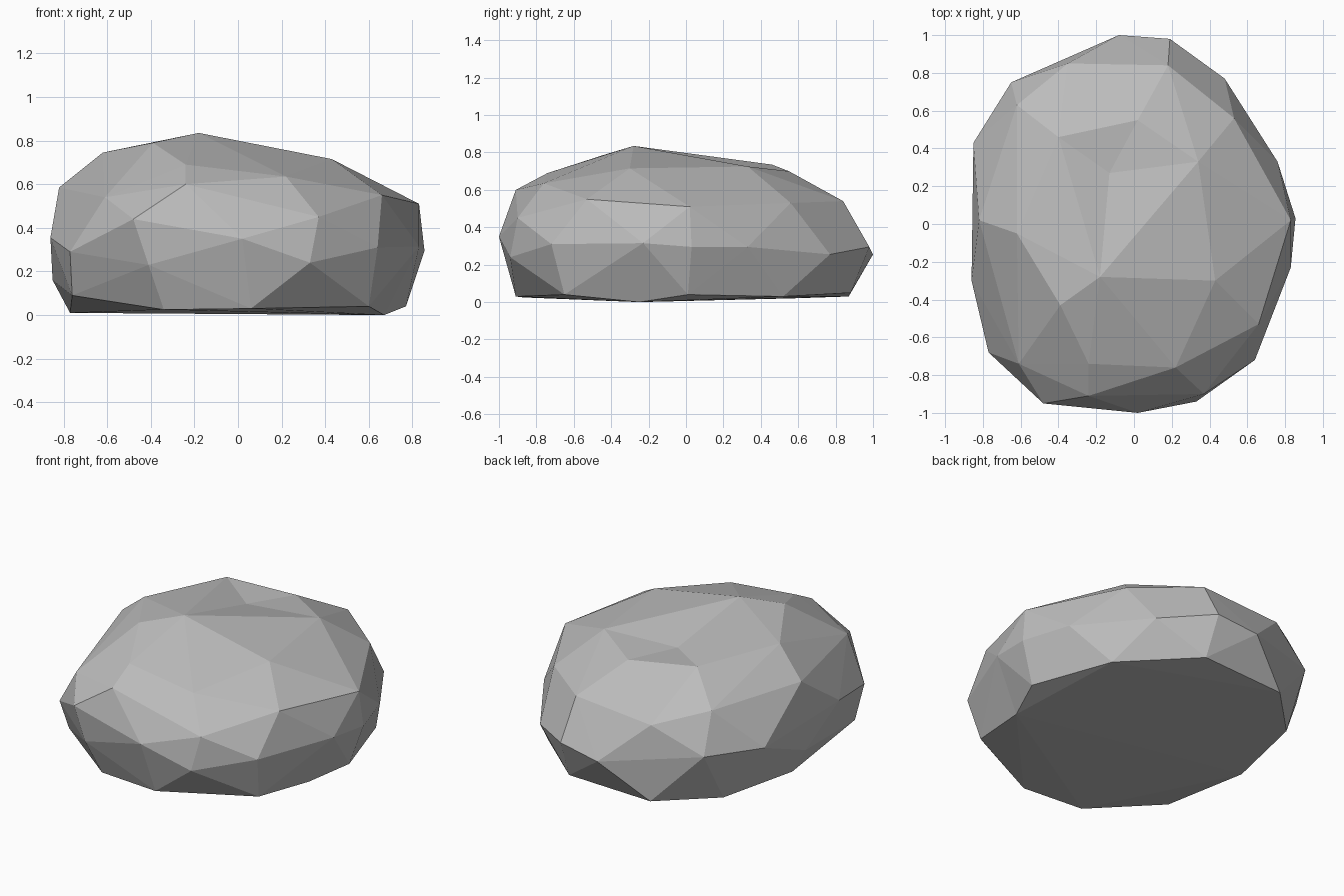
import bpy, bmesh
from mathutils import Vector

# Corner points of the boulder, in rings from top to bottom
crown = [(-.18, -.28, .835), (.43, -.30, .715), (-.62, -.05, .745), (-.39, -.43, .79),
         (.34, .33, .725), (.02, .55, .70), (-.40, .46, .735), (-.13, .27, .71)]
shoulder = [(-.24, -.74, .69), (.22, -.76, .635), (.66, -.53, .55), (.83, .02, .51),
            (.53, .56, .53), (.18, .84, .54), (-.35, .85, .50), (-.62, .63, .58),
            (-.82, .02, .585), (-.61, -.74, .54), (-.24, -.91, .60)]
belt = [(-.48, -.95, .44), (.02, -1, .35), (.37, -.90, .45), (.33, -.94, .24),
        (.64, -.72, .31), (.83, -.23, .315), (.855, .03, .295), (.76, .33, .295),
        (.48, .77, .255), (.19, .98, .295), (-.08, 1, .255), (-.65, .75, .34),
        (-.85, .43, .33), (-.86, -.30, .355), (-.77, -.68, .29), (-.41, -.94, .23)]
foot = [(-.76, -.60, .09), (-.34, -.87, .025), (.06, -.91, .03), (.60, -.65, .04),
        (.67, -.25, 0), (.77, .01, .04), (.60, .52, .03), (.20, .88, .05),
        (-.36, .87, .03), (-.66, .57, .02), (-.77, .04, .01), (-.85, .02, .16)]

# Wrap a hull round the points; inflate first so shallow dents keep their corners
bm = bmesh.new()
centre = Vector((0, 0, .35))
home = {}
for p in crown + shoulder + belt + foot:
    p = Vector(p)
    d = p - centre
    v = bm.verts.new(p + d.normalized() * 0.3)
    home[v] = p
bmesh.ops.convex_hull(bm, input=bm.verts[:])
for v, p in home.items():
    v.co = p
bmesh.ops.recalc_face_normals(bm, faces=bm.faces[:])

mesh = bpy.data.meshes.new("boulder")
bm.to_mesh(mesh)
bm.free()

# Plain grey stone, flat faces
stone = bpy.data.materials.new("grey stone")
stone.diffuse_color = (0.5, 0.5, 0.5, 1)
mesh.materials.append(stone)
boulder = bpy.data.objects.new("boulder", mesh)
bpy.context.collection.objects.link(boulder)
